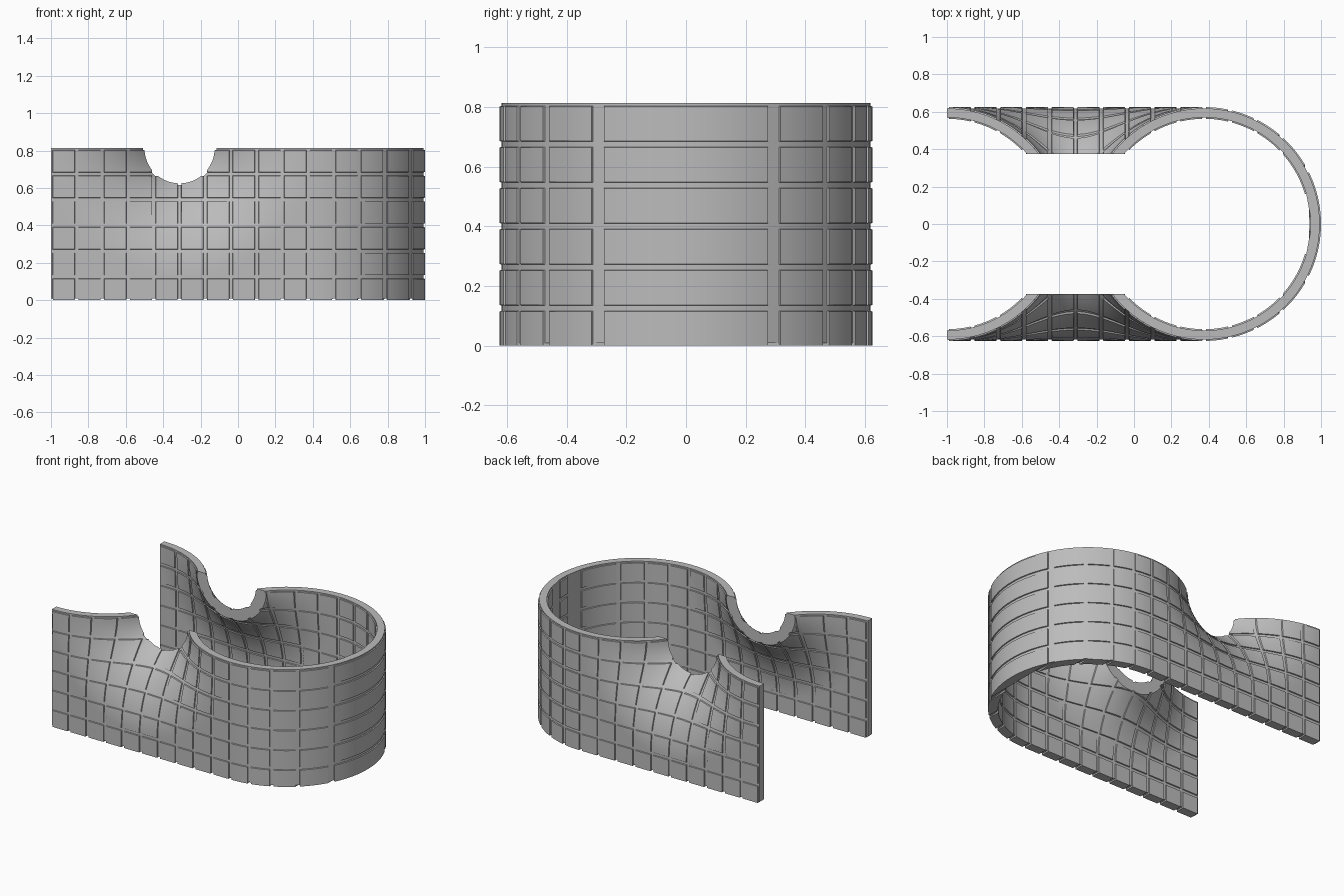
import bpy, bmesh
from math import sin, cos, asin, sqrt, hypot, pi

cube = bpy.data.objects.get("Cube")
if cube:
    bpy.data.objects.remove(cube, do_unlink=True)

OUTER, INNER = 0.625, 0.5625      # wall radii
BEND_X = 0.375                    # centre of the round end
SADDLE_X, TOP = -0.3125, 0.8125   # axis of the funnel that pinches the wall
RING = BEND_X - SADDLE_X
PITCH, HALF, EDGE = 0.1375, 0.011, 0.002   # groove grid
DEPTH = 0.007
NOTCH_Y = 0.375


def panels(start, count):
    return [(start + PITCH * i + HALF, start + PITCH * (i + 1) - HALF) for i in range(count)]


def stops(spans, n):
    """Sample positions over panels, each flanked by sunken groove positions."""
    out = []
    for a, b in spans:
        out.append((a - EDGE, True))
        out += [(a + (b - a) * i / n, False) for i in range(n + 1)]
        out.append((b + EDGE, True))
    return out


def columns(radius):
    """Stops along the straight side, then round the bend by angle."""
    flat = [(-1, True)] + stops(panels(-1, 10), 6)
    spans = [(asin((a - BEND_X) / radius), asin((b - BEND_X) / radius))
             for a, b in panels(BEND_X, 4)]
    spans.append((asin((4 * PITCH + HALF) / radius), pi / 2))
    arc = [(0, True)] + stops(spans, 6)[:-1]
    return [(x, None, d) for x, d in flat] + [(BEND_X, t, d) for t, d in arc]


def point(col, row, radius, inward):
    x, angle, deep_col = col
    z, deep_row = row
    rad = radius + (inward * DEPTH if deep_col or deep_row else 0)
    if z == 0 and deep_col:
        z = 0.008
    if angle is not None:
        return (BEND_X + rad * sin(angle), rad * cos(angle), z)
    r = hypot(x - SADDLE_X, TOP - z)
    return (x, sqrt(max(0, rad * rad - max(0, RING - r) ** 2)), z)


# Half of the wall as a closed shell, open at the middle of the bend
rows = stops([(max(0, a), b) for a, b in panels(TOP - 6 * PITCH, 6)], 6)[1:] + [(TOP, True)]
bm = bmesh.new()
skins = []
for radius, inward in ((OUTER, -1), (INNER, 1)):
    skins.append([[bm.verts.new(point(c, r, radius, inward)) for r in rows]
                  for c in columns(radius)])
out, inn = skins
last = len(rows) - 1
for i in range(len(out) - 1):
    for j in range(last):
        for g in skins:
            bm.faces.new((g[i][j], g[i + 1][j], g[i + 1][j + 1], g[i][j + 1]))
    for j in (0, last):
        bm.faces.new((out[i][j], out[i + 1][j], inn[i + 1][j], inn[i][j]))
for j in range(last):
    bm.faces.new((out[0][j], out[0][j + 1], inn[0][j + 1], inn[0][j]))

# Cut the funnel flat to open the notch, and close its rim
near = [v for v in bm.verts if v.co.x < 0.2]
keep = set(near)
geom = near + [e for e in bm.edges if all(v in keep for v in e.verts)] \
    + [f for f in bm.faces if all(v in keep for v in f.verts)]
cut = bmesh.ops.bisect_plane(bm, geom=geom, dist=1e-5, plane_co=(0, NOTCH_Y, 0),
                             plane_no=(0, 1, 0), clear_inner=True)
rim = [e for e in cut["geom_cut"] if isinstance(e, bmesh.types.BMEdge) and e.is_boundary]
bmesh.ops.edgeloop_fill(bm, edges=rim)
bmesh.ops.recalc_face_normals(bm, faces=bm.faces)

mesh = bpy.data.meshes.new("curved_wall")
bm.to_mesh(mesh)
bm.free()
wall = bpy.data.objects.new("curved_wall", mesh)
bpy.context.collection.objects.link(wall)

# Plain grey
grey = bpy.data.materials.new("plain_grey")
grey.use_nodes = True
colour = (0.5, 0.5, 0.5, 1)
grey.diffuse_color = colour
grey.node_tree.nodes["Principled BSDF"].inputs["Base Color"].default_value = colour
mesh.materials.append(grey)

bpy.ops.object.select_all(action='DESELECT')
wall.select_set(True)
bpy.context.view_layer.objects.active = wall
bpy.ops.object.shade_smooth_by_angle(angle=pi / 6)

# Mirror to the other side
mirror = wall.modifiers.new("mirror", 'MIRROR')
mirror.use_axis = (False, True, False)
mirror.merge_threshold = 0.0005
